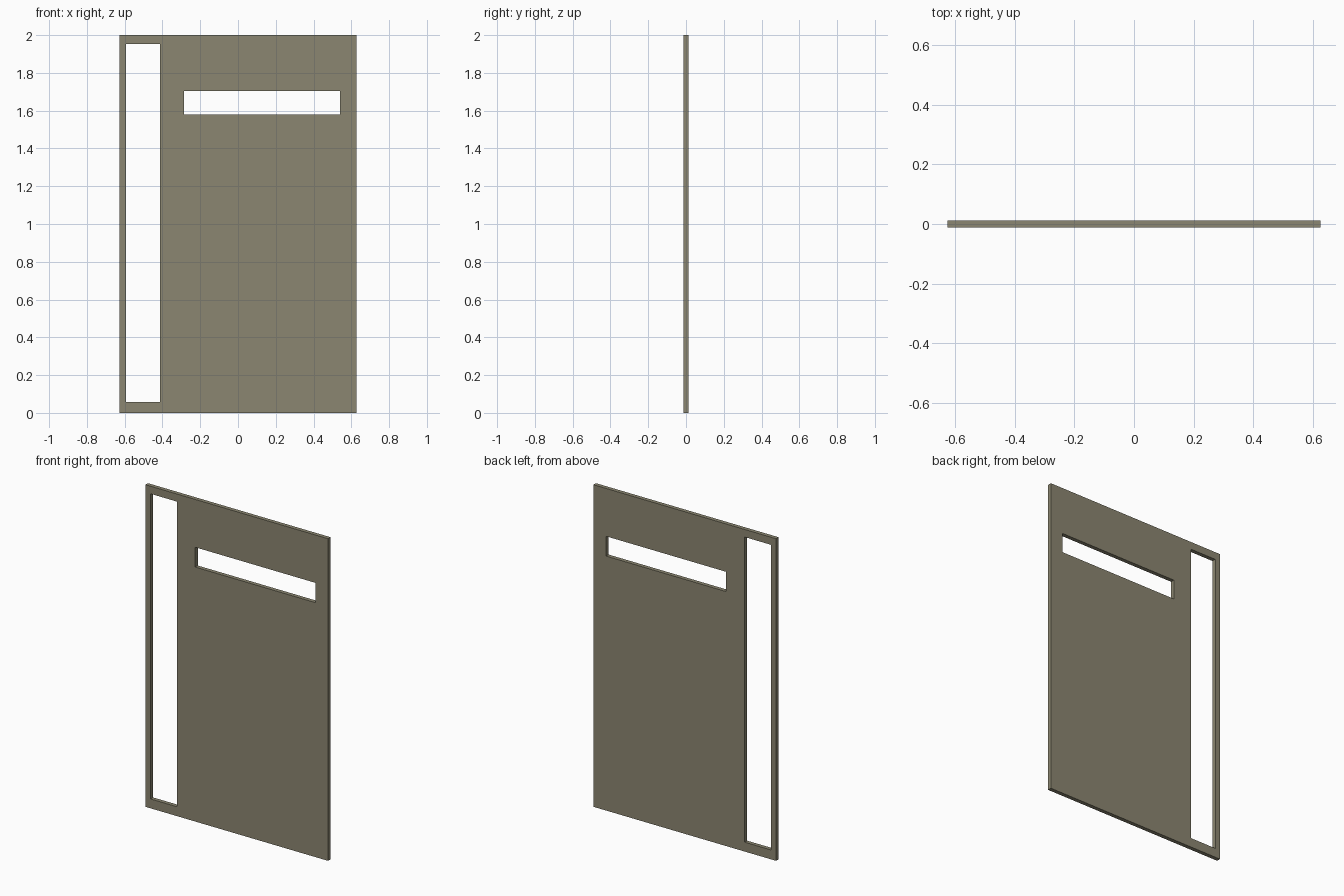
import bpy, bmesh

if "Cube" in bpy.data.objects:
    bpy.data.objects.remove(bpy.data.objects["Cube"])

HALF_W, HEIGHT, THICK = 0.627, 2.0, 0.025

# Openings: x min, x max, z min, z max
SIDE_SLOT = (-0.592, -0.412, 0.058, 1.953)
TOP_SLOT = (-0.285, 0.54, 1.58, 1.703)
OPENINGS = (SIDE_SLOT, TOP_SLOT)

# Cut lines that follow the outline and the edges of the openings
xs = sorted({-HALF_W, HALF_W, *(v for o in OPENINGS for v in o[:2])})
zs = sorted({0.0, HEIGHT, *(v for o in OPENINGS for v in o[2:])})


def is_open(x, z):
    return any(a < x < b and c < z < d for a, b, c, d in OPENINGS)


# Front sheet with the openings left out
bm = bmesh.new()
grid = [[bm.verts.new((x, -THICK / 2, z)) for z in zs] for x in xs]
for i in range(len(xs) - 1):
    for j in range(len(zs) - 1):
        if not is_open((xs[i] + xs[i + 1]) / 2, (zs[j] + zs[j + 1]) / 2):
            bm.faces.new((grid[i][j], grid[i + 1][j],
                          grid[i + 1][j + 1], grid[i][j + 1]))

# Thicken into a solid panel
front = list(bm.faces)
back = bmesh.ops.extrude_face_region(bm, geom=front, use_keep_orig=True)["geom"]
bmesh.ops.translate(bm, vec=(0, THICK, 0),
                    verts=[g for g in back if isinstance(g, bmesh.types.BMVert)])
bmesh.ops.recalc_face_normals(bm, faces=bm.faces)

mesh = bpy.data.meshes.new("door_panel")
bm.to_mesh(mesh)
bm.free()
panel = bpy.data.objects.new("door_panel", mesh)
bpy.context.collection.objects.link(panel)

# Olive-grey finish
finish = bpy.data.materials.new("olive_grey")
finish.diffuse_color = (0.26, 0.24, 0.165, 1)
finish.use_nodes = True
finish.node_tree.nodes["Principled BSDF"].inputs["Base Color"].default_value = finish.diffuse_color
mesh.materials.append(finish)
